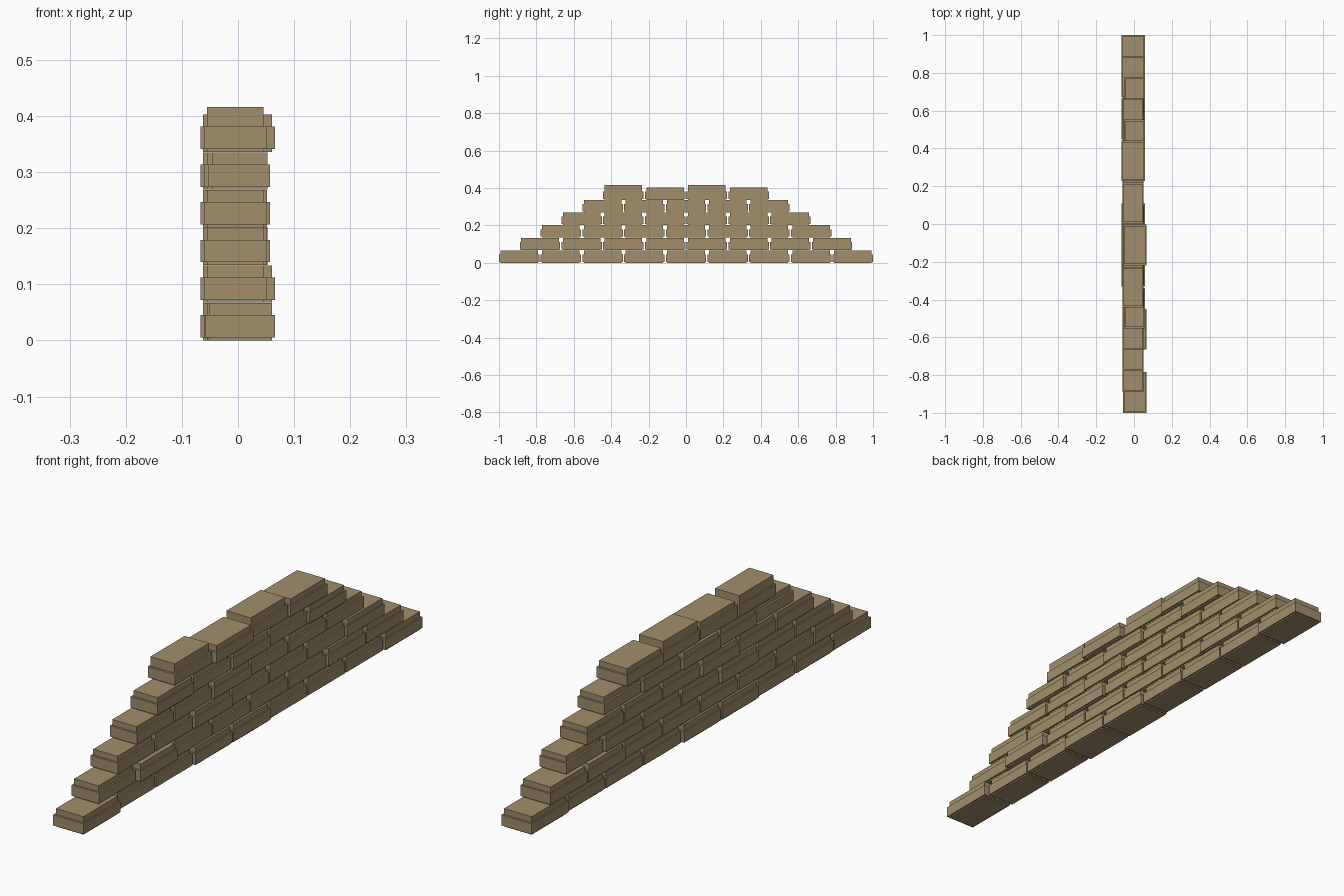
import bpy, bmesh
from mathutils import Matrix, Vector

if "Cube" in bpy.data.objects:
    bpy.data.objects.remove(bpy.data.objects["Cube"])

PITCH = 0.223     # brick spacing along the wall
COURSE = 0.0672   # course height

# Brick variants: core (x0, x1), band (x0, x1)
VARIANTS = {
    "T": ((-0.055, 0.045), (-0.060, 0.051)),
    "M": ((-0.046, 0.053), (-0.053, 0.057)),
    "R": ((-0.052, 0.061), (-0.058, 0.066)),
    "L": ((-0.062, 0.052), (-0.067, 0.057)),
}
# Courses from the ground up, each listed from front to back
COURSES = ["RTTLLTTTL", "TRTTTTLL", "TTLTTTM", "TTLTTT", "MTLTM", "TRTL"]

stone = bpy.data.materials.new("sandstone")
stone.diffuse_color = (0.36, 0.27, 0.145, 1)
stone.use_nodes = True
stone.node_tree.nodes["Principled BSDF"].inputs["Base Color"].default_value = stone.diffuse_color


def add_box(bm, xs, ys, zs):
    size = [b - a for a, b in (xs, ys, zs)]
    mid = Vector([(a + b) / 2 for a, b in (xs, ys, zs)])
    bmesh.ops.create_cube(bm, size=1, matrix=Matrix.Translation(mid) @ Matrix.Diagonal((*size, 1)))


def make_brick(name, kind, y, z, height):
    core, band = VARIANTS[kind]
    bm = bmesh.new()
    # Inner core of the brick
    add_box(bm, core, (-0.1005, 0.1005), (0, height))
    # Wider band around its lower part
    add_box(bm, band, (-0.108, 0.108), (0.005, 0.045))
    mesh = bpy.data.meshes.new(name)
    bm.to_mesh(mesh)
    bm.free()
    mesh.materials.append(stone)
    obj = bpy.data.objects.new(name, mesh)
    obj.location = (0, y, z)
    bpy.context.collection.objects.link(obj)


# Stepped wall of staggered courses
for row, kinds in enumerate(COURSES):
    top = row == len(COURSES) - 1
    for i, kind in enumerate(kinds):
        y = (i - (len(kinds) - 1) / 2) * PITCH
        height = 0.080 if top and kind == "T" else 0.0665
        make_brick(f"brick_course{row + 1}_{i + 1}", kind, y, row * COURSE, height)
